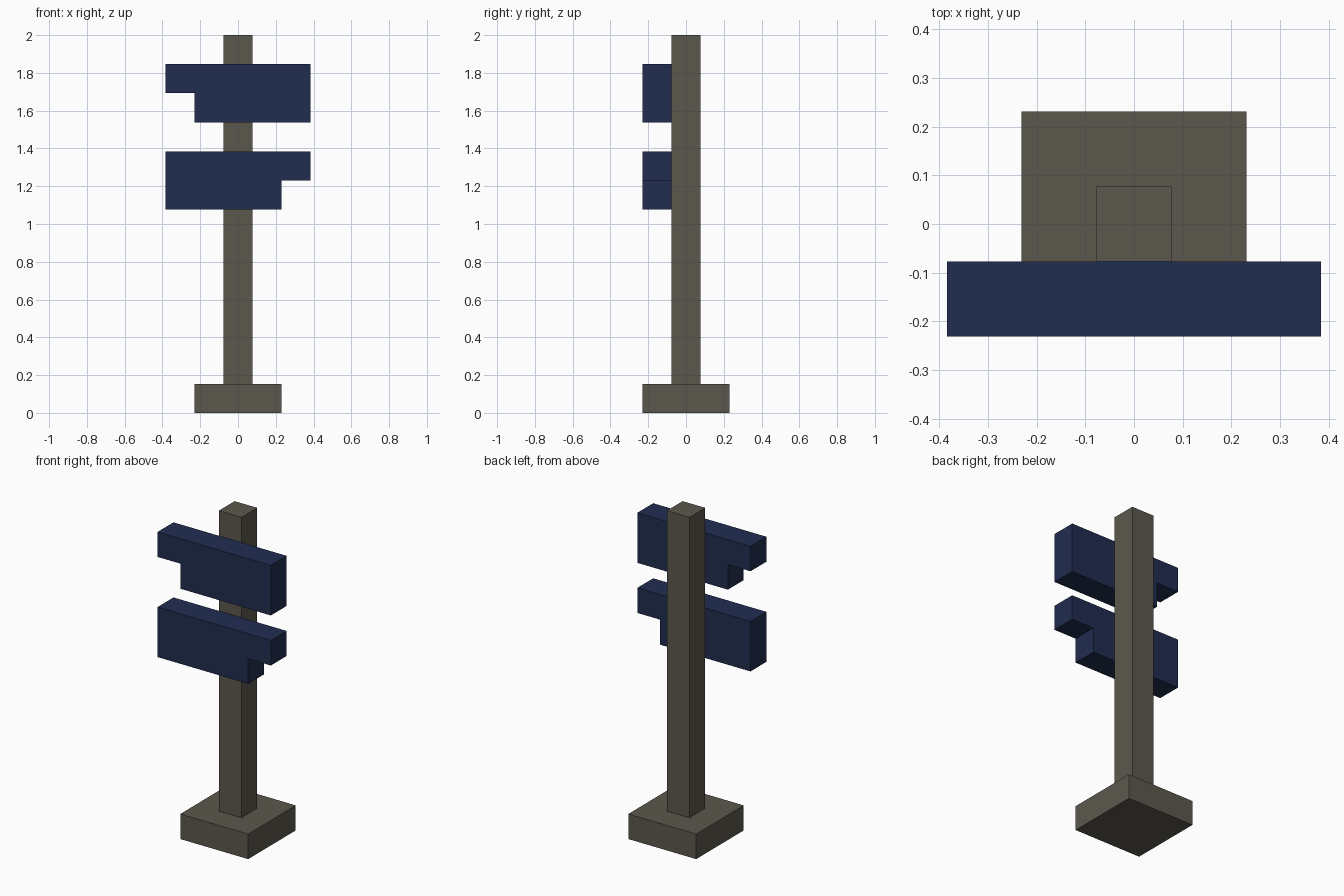
import bpy, bmesh

if "Cube" in bpy.data.objects:
    bpy.data.objects.remove(bpy.data.objects["Cube"])

U = 2 / 13  # the model sits on a grid of 13 units in height


def material(name, rgb):
    m = bpy.data.materials.new(name)
    m.diffuse_color = (*rgb, 1)
    m.use_nodes = True
    m.node_tree.nodes["Principled BSDF"].inputs["Base Color"].default_value = m.diffuse_color
    return m


grey = material("warm_grey", (0.105, 0.097, 0.075))
navy = material("navy_blue", (0.0150, 0.0260, 0.0810))


def prism(name, profile, y0, y1, mat):
    """Extrude an (x, z) outline, given in grid units, from y0 to y1."""
    bm = bmesh.new()
    face = bm.faces.new([bm.verts.new((x * U, y0 * U, z * U)) for x, z in profile])
    ext = bmesh.ops.extrude_face_region(bm, geom=[face])["geom"]
    moved = [g for g in ext if isinstance(g, bmesh.types.BMVert)]
    bmesh.ops.translate(bm, verts=moved, vec=(0, (y1 - y0) * U, 0))
    bmesh.ops.recalc_face_normals(bm, faces=bm.faces)
    mesh = bpy.data.meshes.new(name)
    bm.to_mesh(mesh)
    bm.free()
    mesh.materials.append(mat)
    obj = bpy.data.objects.new(name, mesh)
    bpy.context.collection.objects.link(obj)
    return obj


def column(name, half, z0, z1, mat):
    """Square block centred on the z axis."""
    outline = [(-half, z0), (half, z0), (half, z1), (-half, z1)]
    return prism(name, outline, -half, half, mat)


def sign(name, z, side):
    """Board two units tall with its lower corner notched on one side."""
    outline = [(-2.5, 2), (2.5, 2), (2.5, 1), (1.5, 1), (1.5, 0), (-2.5, 0)]
    # the notch tip sits one unit in from the board's end
    return prism(name, [(side * x, z + h) for x, h in outline], -1.5, -0.5, navy)


# Base and post
column("base", 1.5, 0, 1, grey)
column("post", 0.5, 1, 13, grey)

# Two direction boards pointing opposite ways
sign("lower_sign", 7, 1)
sign("upper_sign", 10, -1)
